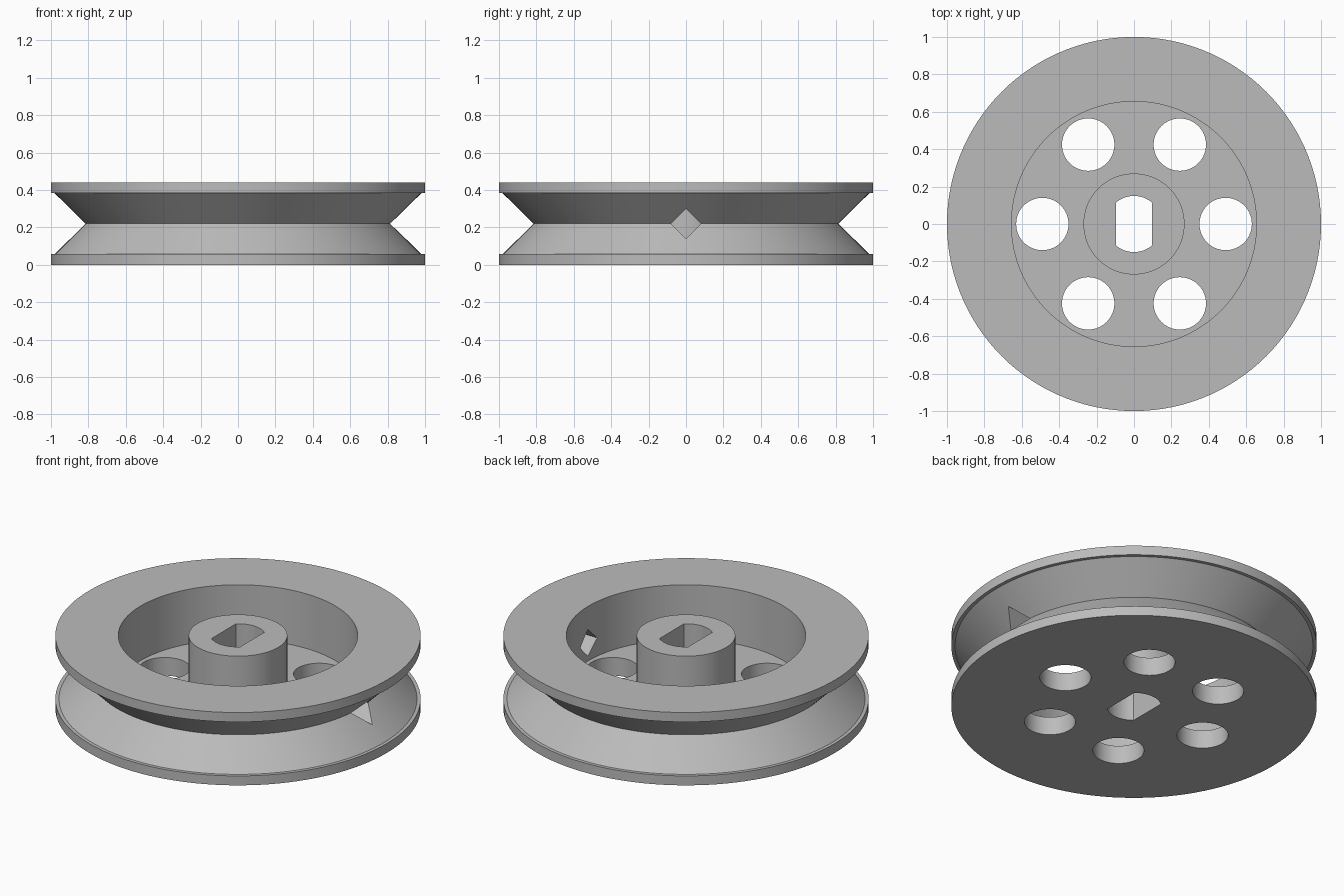
import bpy, bmesh
from math import acos, cos, sin, pi, tau
from mathutils import Matrix

cube = bpy.data.objects.get("Cube")
if cube:
    bpy.data.objects.remove(cube, do_unlink=True)

SEGMENTS = 120
HEIGHT, FLANGE, FLOOR = 0.44, 0.057, 0.11
MID = HEIGHT / 2

grey = bpy.data.materials.new("plain grey")
grey.use_nodes = True
colour = (0.5, 0.5, 0.5, 1)
grey.diffuse_color = colour
grey.node_tree.nodes["Principled BSDF"].inputs["Base Color"].default_value = colour


def make_object(name, bm):
    bmesh.ops.recalc_face_normals(bm, faces=bm.faces)
    mesh = bpy.data.meshes.new(name)
    bm.to_mesh(mesh)
    bm.free()
    mesh.materials.append(grey)
    obj = bpy.data.objects.new(name, mesh)
    bpy.context.collection.objects.link(obj)
    return obj


def lathe(name, profile):
    bm = bmesh.new()
    verts = [bm.verts.new((r, 0, z)) for r, z in profile]
    edges = [bm.edges.new(pair) for pair in zip(verts, verts[1:])]
    bmesh.ops.spin(bm, geom=verts + edges, cent=(0, 0, 0), axis=(0, 0, 1),
                   angle=tau, steps=SEGMENTS, use_duplicate=False)
    bmesh.ops.remove_doubles(bm, verts=bm.verts, dist=1e-4)
    return make_object(name, bm)


def prism(name, outline, depth, matrix):
    bm = bmesh.new()
    face = bm.faces.new([bm.verts.new((x, y, 0)) for x, y in outline])
    result = bmesh.ops.extrude_face_region(bm, geom=[face])
    new = [v for v in result["geom"] if isinstance(v, bmesh.types.BMVert)]
    bmesh.ops.translate(bm, verts=new, vec=(0, 0, depth))
    bmesh.ops.transform(bm, matrix=matrix, verts=bm.verts)
    obj = make_object(name, bm)
    obj.hide_render = True
    return obj


def arc(radius, start, end, steps):
    return [(radius * cos(start + (end - start) * i / steps),
             radius * sin(start + (end - start) * i / steps)) for i in range(steps + 1)]


# Wheel body: flat flanges, V groove, recessed web and central hub
wheel = lathe("pulley_wheel", [
    (0, 0), (1, 0), (1, FLANGE), (0.98, FLANGE), (0.816, MID),
    (0.98, HEIGHT - FLANGE), (1, HEIGHT - FLANGE), (1, HEIGHT),
    (0.655, HEIGHT), (0.655, FLOOR), (0.27, FLOOR), (0.27, HEIGHT), (0, HEIGHT)])

below = Matrix.Translation((0, 0, -0.1))

# Shaft bore with two flat sides
half = acos(0.095 / 0.15)
upper = arc(0.15, half, pi - half, 24)
cutters = [prism("bore_cutter", upper + [(-x, -y) for x, y in upper], 0.7, below)]

# Six round holes through the web
for i in range(6):
    a = i * tau / 6
    place = Matrix.Translation((0.49 * cos(a), 0.49 * sin(a), 0)) @ below
    cutters.append(prism("web_hole_cutter", arc(0.14, 0, tau, 64)[:-1], 0.4, place))

# Diamond cord hole through the rim on one side
sideways = Matrix.Translation((0.5, 0, MID)) @ Matrix.Rotation(pi / 2, 4, "Y")
diamond = arc(0.081, 0, tau, 4)[:-1]
cutters.append(prism("cord_hole_cutter", diamond, 0.6, sideways))

# Cut every opening, then drop the cutters
bpy.ops.object.select_all(action="DESELECT")
wheel.select_set(True)
bpy.context.view_layer.objects.active = wheel
for cutter in cutters:
    cut = wheel.modifiers.new("cut", "BOOLEAN")
    cut.operation = "DIFFERENCE"
    cut.solver = "EXACT"
    cut.object = cutter
    bpy.ops.object.modifier_apply(modifier=cut.name)
    bpy.data.objects.remove(cutter, do_unlink=True)

bpy.ops.object.shade_smooth_by_angle(angle=pi / 6)
